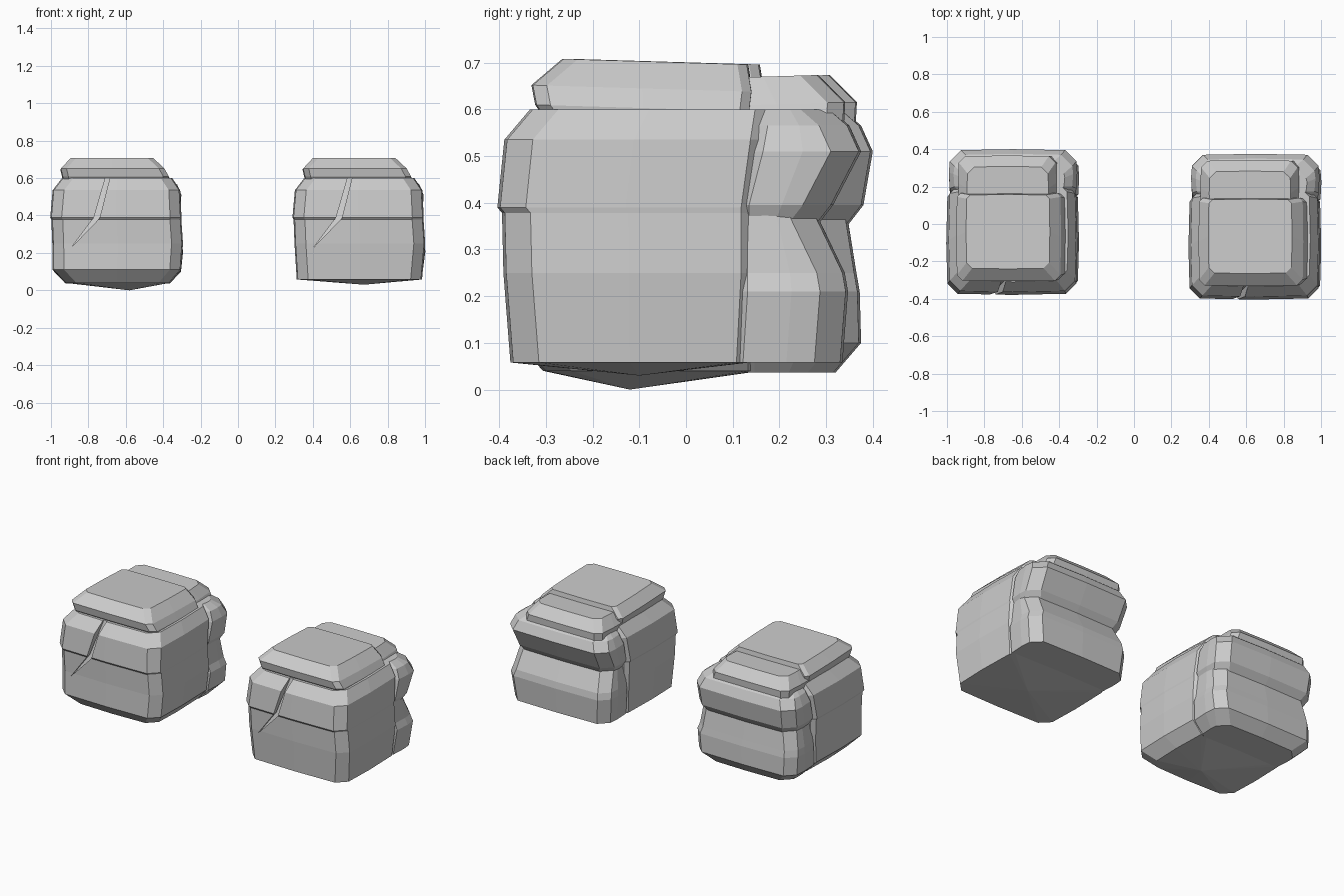
import bpy
import bmesh

cube = bpy.data.objects.get("Cube")
if cube:
    bpy.data.objects.remove(cube)

GREY = (0.6, 0.6, 0.6, 1)
stone = bpy.data.materials.new("grey stone")
stone.diffuse_color = GREY
stone.use_nodes = True
stone.node_tree.nodes["Principled BSDF"].inputs["Base Color"].default_value = GREY


def add_object(name, bm, offset):
    bmesh.ops.recalc_face_normals(bm, faces=bm.faces)
    mesh = bpy.data.meshes.new(name)
    bm.to_mesh(mesh)
    bm.free()
    mesh.materials.append(stone)
    obj = bpy.data.objects.new(name, mesh)
    obj.location = offset
    bpy.context.collection.objects.link(obj)
    return obj


def ring(x0, x1, y0, y1, front, back, bulge):
    """Rectangle with front and back chamfers and slightly bulging sides."""
    xm, ym = (x0 + x1) / 2, (y0 + y1) / 2
    return [(x0 + front, y0), (xm, y0 - bulge), (x1 - front, y0), (x1, y0 + front),
            (x1 + bulge, ym), (x1, y1 - back), (x1 - back, y1), (xm, y1 + bulge),
            (x0 + back, y1), (x0, y1 - back), (x0 - bulge, ym), (x0, y0 + front)]


def boulder(name, offset, levels, front, back, bulge=0.005, tilt=0.0, tip=None):
    """Stack of chamfered rings; each level is z, x0, x1, y0, y1."""
    bm = bmesh.new()
    rings = []
    for z, *box in levels:
        rings.append([bm.verts.new((x, y, z + tilt * y))
                      for x, y in ring(*box, front, back, bulge)])
    n = len(rings[0])
    for low, high in zip(rings, rings[1:]):
        for i in range(n):
            j = (i + 1) % n
            bm.faces.new((low[i], low[j], high[j], high[i]))
    bm.faces.new(rings[-1])
    if tip:
        point = bm.verts.new(tip)
        for i in range(n):
            bm.faces.new((point, rings[0][(i + 1) % n], rings[0][i]))
    else:
        bm.faces.new(rings[0][::-1])
    return add_object(name, bm, offset)


def carve(obj, outline, offset):
    """Cut a slanting crack into the front face."""
    bm = bmesh.new()
    front = [bm.verts.new((x, -0.6, z)) for x, z in outline]
    back = [bm.verts.new((x, -0.374 + max(0, z - 0.4) * 0.25, z)) for x, z in outline]
    bm.faces.new(front)
    bm.faces.new(back[::-1])
    for i in range(len(front)):
        j = (i + 1) % len(front)
        bm.faces.new((front[i], front[j], back[j], back[i]))
    bmesh.ops.triangulate(bm, faces=bm.faces)
    cutter = add_object("crack_cutter", bm, offset)
    cutter.hide_render = True
    mod = obj.modifiers.new("crack", "BOOLEAN")
    mod.operation = "DIFFERENCE"
    mod.solver = "EXACT"
    mod.object = cutter
    bpy.context.view_layer.update()
    graph = bpy.context.evaluated_depsgraph_get()
    carved = bpy.data.meshes.new_from_object(obj.evaluated_get(graph))
    obj.modifiers.clear()
    obj.data = carved
    bpy.data.objects.remove(cutter)


crack = [(-0.02, 0.66), (-0.09, 0.385), (-0.24, 0.23), (-0.12, 0.39), (-0.042, 0.66)]


def rock(side, offset, body_base, rear_base, notch, tip):
    # Main mass with a slight ledge at mid height
    body = boulder(side + "_rock_body", offset, body_base + [
        (0.25, -0.337, 0.35, -0.385, 0.14),
        (0.378, -0.342, 0.341, -0.388, 0.14),
        (0.39, -0.348, 0.342, -0.398, 0.14),
        (0.535, -0.335, 0.335, -0.383, 0.16),
        (0.60, -0.285, 0.292, -0.328, 0.17)], 0.055, 0.022, 0.006, tip=tip)
    carve(body, crack, offset)
    # Rear masses, separated by a horizontal notch
    boulder(side + "_rock_rear_lower", offset, rear_base + [
        (0.21, -0.334, 0.352, 0.11, 0.342),
        (0.25, -0.33, 0.338, 0.11, 0.335),
        (0.375, -0.305, 0.325, 0.11, notch)], 0.022, 0.055)
    boulder(side + "_rock_rear_upper", offset, [
        (0.35, -0.305, 0.315, 0.10, notch),
        (0.395, -0.33, 0.337, 0.10, notch + 0.035),
        (0.51, -0.335, 0.342, 0.13, 0.37),
        (0.565, -0.31, 0.32, 0.14, 0.345),
        (0.60, -0.265, 0.275, 0.14, 0.305)], 0.035, 0.06)
    # Cap slabs on top
    boulder(side + "_rock_cap", offset, [
        (0.55, -0.275, 0.275, -0.285, 0.13),
        (0.60, -0.287, 0.28, -0.32, 0.135),
        (0.642, -0.297, 0.257, -0.328, 0.14),
        (0.70, -0.245, 0.197, -0.262, 0.13)], 0.03, 0.02, 0.003, tilt=-0.03)
    boulder(side + "_rock_rear_cap", offset, [
        (0.55, -0.283, 0.25, 0.05, 0.335),
        (0.605, -0.287, 0.23, 0.05, 0.338),
        (0.665, -0.24, 0.19, 0.05, 0.28)], 0.035, 0.035, 0.003, tilt=0.03)


# Rock with a nearly flat underside
rock("left", (0.645, 0, 0),
     [(0.058, -0.325, 0.333, -0.37, 0.13)],
     [(0.058, -0.32, 0.332, 0.10, 0.33)], 0.275, (0.03, -0.1, 0.03))
# Rock with a bevelled, pointed underside
rock("right", (-0.65, 0.025, 0),
     [(0.04, -0.27, 0.28, -0.325, 0.13), (0.11, -0.335, 0.34, -0.39, 0.13)],
     [(0.036, -0.265, 0.28, 0.10, 0.29), (0.10, -0.33, 0.34, 0.10, 0.345)],
     0.315, (0.07, -0.145, 0.0))
